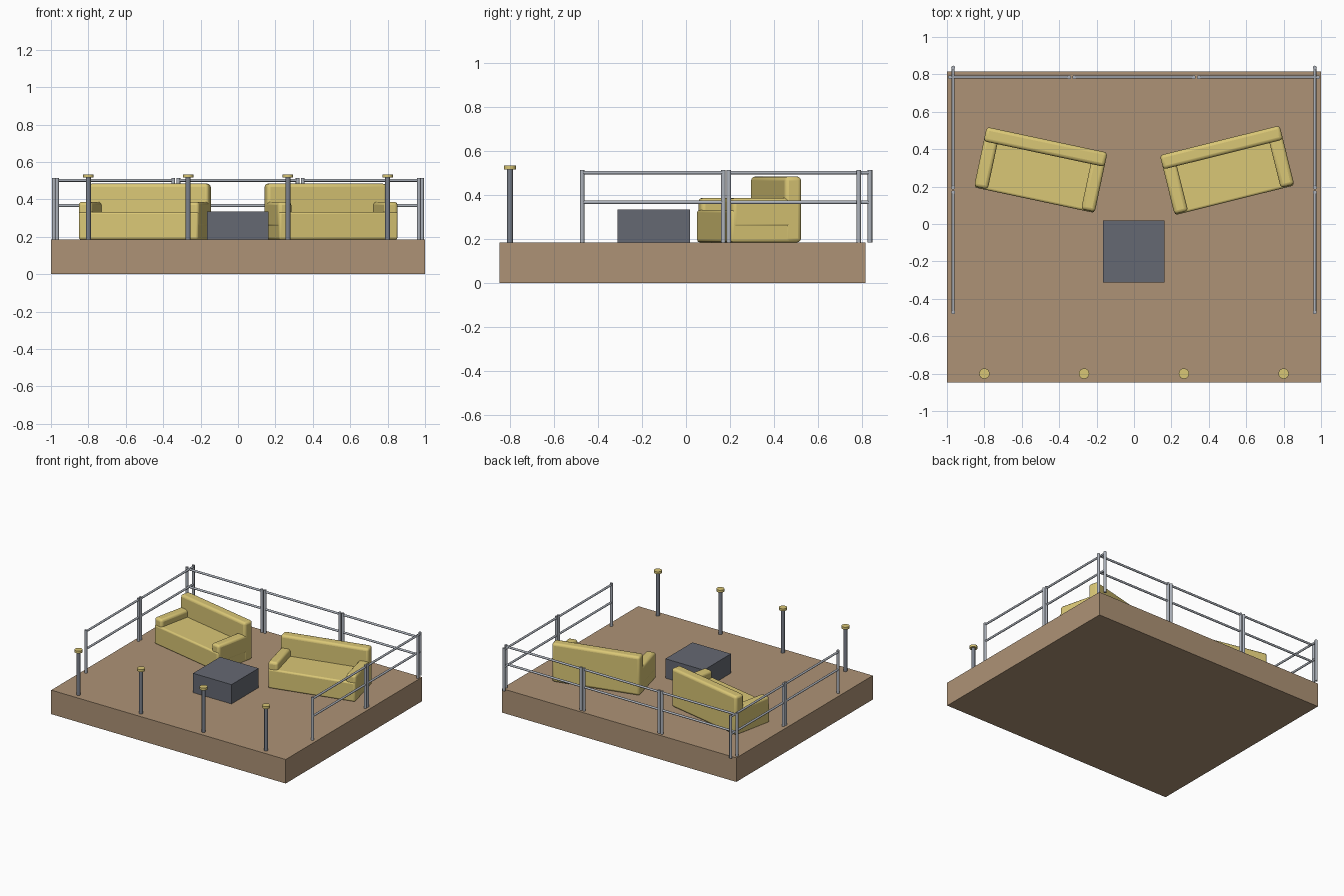
import bpy, math
from mathutils import Matrix, Vector

if "Cube" in bpy.data.objects:
    bpy.data.objects.remove(bpy.data.objects["Cube"])

FLOOR = 0.185


def material(name, rgb):
    m = bpy.data.materials.new(name)
    m.diffuse_color = (*rgb, 1)
    m.use_nodes = True
    m.node_tree.nodes["Principled BSDF"].inputs["Base Color"].default_value = m.diffuse_color
    return m


WOOD = material("wood", (0.42, 0.29, 0.18))
FABRIC = material("yellow_fabric", (0.70, 0.57, 0.18))
DARK = material("dark_grey", (0.13, 0.14, 0.17))
METAL = material("metal", (0.42, 0.45, 0.50))
POST = material("post_grey", (0.20, 0.22, 0.26))


def box(name, lo, hi, mat, bevel=0.0, place=None):
    lo, hi = Vector(lo), Vector(hi)
    bpy.ops.mesh.primitive_cube_add(size=1)
    o = bpy.context.object
    o.name = name
    o.data.transform(Matrix.Translation((lo + hi) / 2) @ Matrix.Diagonal((*(hi - lo), 1)))
    if place:
        o.matrix_world = place
    o.data.materials.append(mat)
    if bevel:
        b = o.modifiers.new("soft_edges", 'BEVEL')
        b.width, b.segments = bevel, 3
        bpy.ops.object.shade_smooth_by_angle(angle=math.radians(40))
    return o


def rod(name, a, b, r, mat, sides=12):
    a, b = Vector(a), Vector(b)
    d = b - a
    bpy.ops.mesh.primitive_cylinder_add(vertices=sides, radius=r, depth=d.length)
    o = bpy.context.object
    o.name = name
    o.matrix_world = Matrix.Translation((a + b) / 2) @ d.to_track_quat('Z', 'Y').to_matrix().to_4x4()
    o.data.materials.append(mat)
    bpy.ops.object.shade_smooth_by_angle(angle=math.radians(40))
    return o


# Deck and table
box("deck", (-1, -0.847, 0), (1, 0.815, FLOOR), WOOD)
box("table", (-0.165, -0.312, FLOOR), (0.163, 0.018, 0.334), DARK)


# Sofas: seat block, backrest and two arms, turned toward the table
def sofa(name, x, y, degrees):
    p = Matrix.Translation((x, y, 0)) @ Matrix.Rotation(math.radians(degrees), 4, 'Z')
    w, d = 0.33, 0.165
    box(name + "_seat", (-w + 0.003, -d, FLOOR), (w - 0.003, d - 0.01, 0.333), FABRIC, 0.012, p)
    box(name + "_back", (-w, d - 0.078, FLOOR), (w, d, 0.484), FABRIC, 0.018, p)
    for side, s in (("left", -1), ("right", 1)):
        x0, x1 = sorted((s * w, s * (w - 0.075)))
        box(f"{name}_{side}_arm", (x0, -d + 0.005, 0.25), (x1, d - 0.02, 0.387), FABRIC, 0.018, p)


sofa("right_sofa", 0.498, 0.287, 14)
sofa("left_sofa", -0.499, 0.289, -12)


# Railing section: two posts and two horizontal bars
def railing(name, a, b):
    for i, (x, y) in enumerate((a, b)):
        rod(f"{name}_post_{i}", (x, y, FLOOR), (x, y, 0.515), 0.0105, METAL)
    for label, z in (("middle_bar", 0.367), ("top_bar", 0.502)):
        rod(f"{name}_{label}", (*a, z), (*b, z), 0.008, METAL)


for i, x in enumerate((-0.665, 0, 0.665)):
    railing(f"back_railing_{i}", (x - 0.319, 0.785), (x + 0.319, 0.785))
for side, x in (("left", -0.967), ("right", 0.967)):
    railing(side + "_front_railing", (x, -0.472), (x, 0.170))
    railing(side + "_back_railing", (x, 0.195), (x, 0.836))

# Front bollards with disc caps
for i, x in enumerate((-0.8, -0.267, 0.267, 0.8)):
    rod(f"bollard_post_{i}", (x, -0.8, FLOOR), (x, -0.8, 0.516), 0.0135, POST)
    rod(f"bollard_cap_{i}", (x, -0.8, 0.516), (x, -0.8, 0.534), 0.028, FABRIC, 16)
